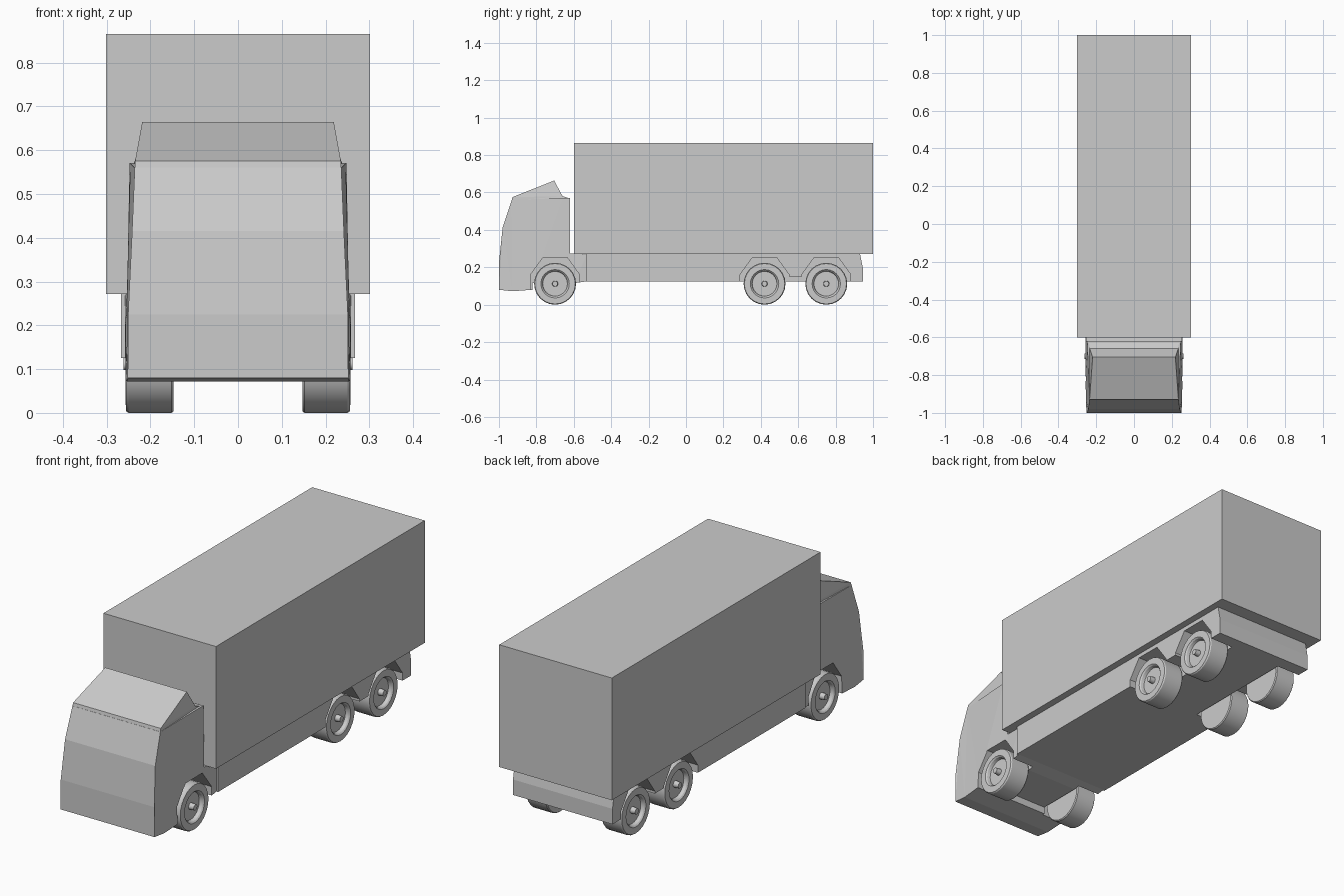
import bpy, bmesh, math

if "Cube" in bpy.data.objects:
    bpy.data.objects.remove(bpy.data.objects["Cube"])

WHEEL_R = 0.112
FRONT_AXLE = -0.70
REAR_AXLES = (0.42, 0.75)


def finish(bm, name):
    bmesh.ops.recalc_face_normals(bm, faces=bm.faces)
    mesh = bpy.data.meshes.new(name)
    bm.to_mesh(mesh)
    bm.free()
    obj = bpy.data.objects.new(name, mesh)
    bpy.context.collection.objects.link(obj)
    return obj


def side_profile(name, points, x_inner=None, side=1):
    """Solid from a side outline of (y, z, half width); mirrored unless x_inner is given."""
    bm = bmesh.new()
    outer = [bm.verts.new((side * w, y, z)) for y, z, w in points]
    inner = [bm.verts.new((side * (-w if x_inner is None else x_inner), y, z))
             for y, z, w in points]
    caps = [bm.faces.new(outer), bm.faces.new(inner[::-1])]
    n = len(points)
    for i in range(n):
        j = (i + 1) % n
        bm.faces.new((outer[i], inner[i], inner[j], outer[j]))
    bmesh.ops.triangulate(bm, faces=caps)
    return finish(bm, name)


def cut(obj, cutters):
    for c in cutters:
        mod = obj.modifiers.new("cut", 'BOOLEAN')
        mod.operation = 'DIFFERENCE'
        mod.solver = 'EXACT'
        mod.object = c
        bpy.context.view_layer.objects.active = obj
        bpy.ops.object.modifier_apply(modifier=mod.name)
    for c in cutters:
        bpy.data.objects.remove(c)


def arches(y):
    """Pair of faceted wheel arch cutters around an axle."""
    shape = [(-0.13, -0.2), (-0.13, 0.05), (-0.065, 0.14),
             (0.065, 0.14), (0.13, 0.05), (0.13, -0.2)]
    pts = [(y + a, WHEEL_R + b, 0.35) for a, b in shape]
    return [side_profile("arch_cutter", pts, 0.14, s) for s in (1, -1)]


def wheel(name, y, side):
    """Turned wheel with recessed rim and protruding hub."""
    profile = [(0.147, 0), (0.147, 0.108), (0.152, WHEEL_R), (0.25, WHEEL_R),
               (0.256, 0.108), (0.257, 0.076), (0.251, 0.07), (0.236, 0.066),
               (0.236, 0.016), (0.262, 0.014), (0.262, 0)]
    bm = bmesh.new()
    verts = [bm.verts.new((side * x, y, WHEEL_R + r)) for x, r in profile]
    edges = [bm.edges.new(p) for p in zip(verts, verts[1:])]
    bmesh.ops.spin(bm, geom=verts + edges, cent=(0, y, WHEEL_R), axis=(1, 0, 0),
                   angle=math.tau, steps=24)
    bmesh.ops.remove_doubles(bm, verts=bm.verts, dist=1e-4)
    obj = finish(bm, name)
    bpy.ops.object.select_all(action='DESELECT')
    obj.select_set(True)
    bpy.context.view_layer.objects.active = obj
    bpy.ops.object.shade_smooth_by_angle(angle=math.radians(20))


# Cargo box
side_profile("cargo_box", [(-0.60, 0.272, 0.302), (1.0, 0.272, 0.302),
                           (1.0, 0.865, 0.302), (-0.60, 0.865, 0.302)])

# Chassis skirt with rear wheel arches
chassis = side_profile("chassis", [(-0.535, 0.125, 0.267), (0.945, 0.125, 0.267),
                                   (0.945, 0.20, 0.267), (0.93, 0.274, 0.267),
                                   (-0.535, 0.274, 0.267)])
gap = [(0.54, 0.05, 0.35), (0.63, 0.05, 0.35), (0.63, 0.15, 0.35), (0.54, 0.15, 0.35)]
gaps = [side_profile("gap_cutter", gap, 0.14, s) for s in (1, -1)]
cut(chassis, arches(REAR_AXLES[0]) + arches(REAR_AXLES[1]) + gaps)

# Cab with curved nose, rear step and front wheel arches
cab = side_profile("cab", [
    (-1.0, 0.08, 0.252), (-1.0, 0.225, 0.251), (-0.98, 0.415, 0.242),
    (-0.932, 0.56, 0.236), (-0.66, 0.57, 0.246), (-0.62, 0.571, 0.248),
    (-0.62, 0.275, 0.253), (-0.53, 0.268, 0.258), (-0.53, 0.125, 0.258),
    (-0.60, 0.115, 0.258), (-0.82, 0.115, 0.258), (-0.82, 0.08, 0.257),
    (-0.93, 0.072, 0.254)])
cut(cab, arches(FRONT_AXLE))

# Roof wind deflector
side_profile("roof_deflector", [
    (-0.932, 0.556, 0.236), (-0.928, 0.575, 0.235), (-0.705, 0.664, 0.219),
    (-0.66, 0.58, 0.234), (-0.63, 0.571, 0.238), (-0.63, 0.555, 0.238)])

# Wheels
for label, y in zip(("front", "middle", "rear"), (FRONT_AXLE,) + REAR_AXLES):
    for side_name, s in (("right", 1), ("left", -1)):
        wheel(f"{label}_{side_name}_wheel", y, s)
